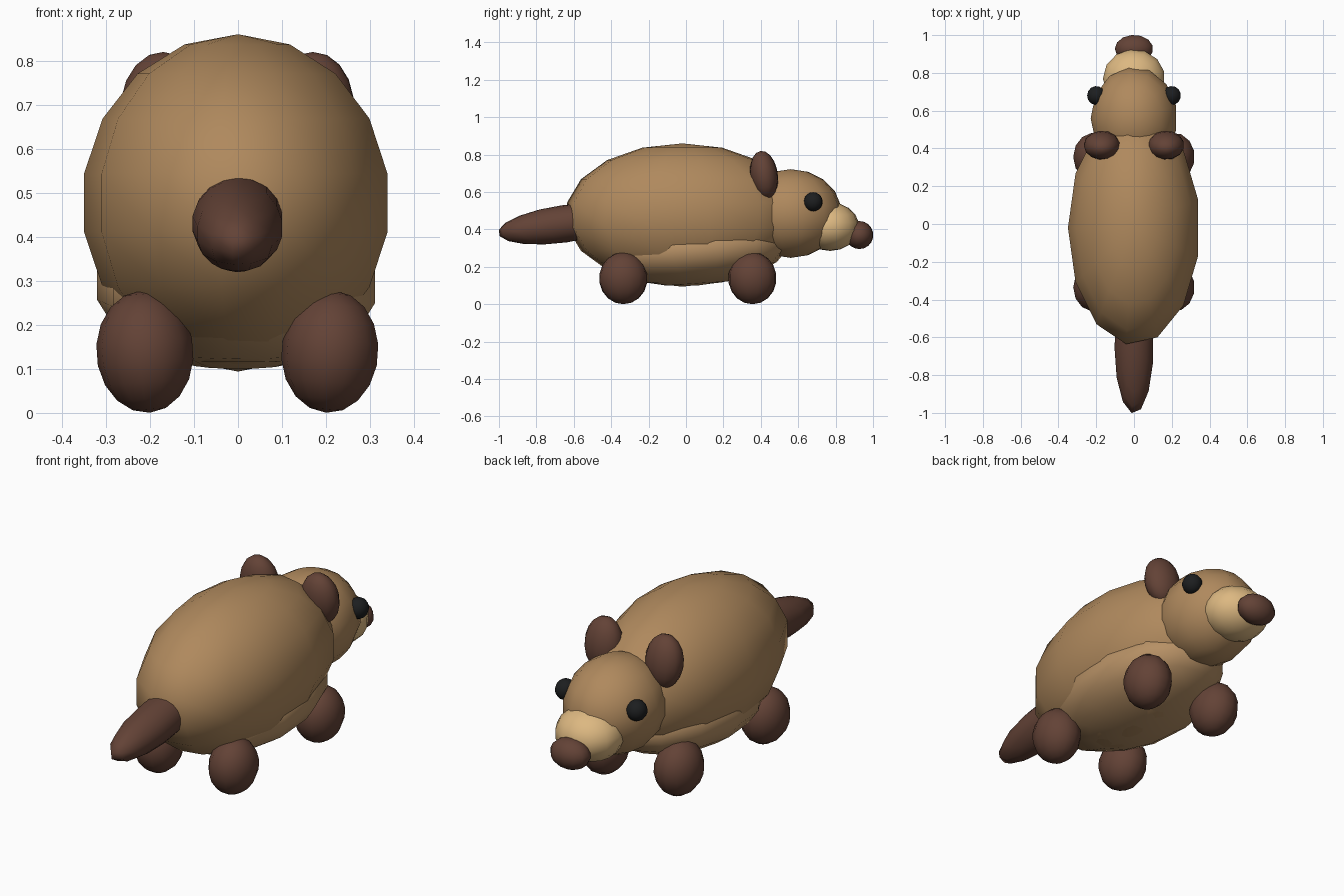
import bpy, bmesh, math
from mathutils import Matrix

old = bpy.data.objects.get("Cube")
if old:
    bpy.data.objects.remove(old, do_unlink=True)


def material(name, rgb):
    m = bpy.data.materials.new(name)
    m.use_nodes = True
    m.diffuse_color = (*rgb, 1)
    m.node_tree.nodes["Principled BSDF"].inputs["Base Color"].default_value = (*rgb, 1)
    return m


fur = material("fur brown", (0.43, 0.25, 0.11))
belly_fur = material("belly brown", (0.47, 0.28, 0.13))
tan = material("muzzle tan", (0.72, 0.48, 0.22))
dark = material("dark brown", (0.125, 0.055, 0.037))
black = material("eye black", (0.012, 0.013, 0.014))


def blob(name, centre, radii, mat, tilt=0, splay=0):
    """Low-poly ellipsoid with its poles on z, tilted about x and y (degrees)."""
    bm = bmesh.new()
    bmesh.ops.create_uvsphere(bm, u_segments=13, v_segments=9, radius=1)
    # Turn one corner of the odd-sided ring to -x
    v = next(v for v in bm.verts if math.hypot(v.co.x, v.co.y) > 0.1)
    turn = math.pi - math.atan2(v.co.y, v.co.x)
    m = (Matrix.Translation(centre)
         @ Matrix.Rotation(math.radians(splay), 4, 'Y')
         @ Matrix.Rotation(math.radians(tilt), 4, 'X')
         @ Matrix.Diagonal((*radii, 1))
         @ Matrix.Rotation(turn, 4, 'Z'))
    bm.transform(m)
    for f in bm.faces:
        f.smooth = True
    me = bpy.data.meshes.new(name)
    bm.to_mesh(me)
    bm.free()
    me.materials.append(mat)
    ob = bpy.data.objects.new(name, me)
    bpy.context.collection.objects.link(ob)
    return ob


# Trunk, head and tail
blob("body", (0, -0.02, 0.477), (0.355, 0.63, 0.383), fur)
blob("belly", (0, 0.05, 0.29), (0.325, 0.5, 0.19), belly_fur, tilt=4)
blob("head", (0, 0.56, 0.485), (0.233, 0.275, 0.237), fur)
blob("muzzle", (0, 0.77, 0.415), (0.167, 0.157, 0.13), tan)
blob("nose", (0, 0.927, 0.37), (0.103, 0.075, 0.075), dark)
blob("tail", (0, -0.65, 0.43), (0.105, 0.36, 0.1), dark, tilt=8)

# Paired parts
for side, s in (("left", 1), ("right", -1)):
    blob(side + "_eye", (s * 0.2, 0.68, 0.548), (0.049, 0.051, 0.051), black)
    blob(side + "_ear", (s * 0.17, 0.417, 0.69), (0.097, 0.075, 0.131), dark, tilt=8)
    for end, y in (("front", 0.355), ("back", -0.335)):
        blob(f"{side}_{end}_foot", (s * 0.21, y, 0.139), (0.112, 0.13, 0.139), dark, splay=s * 4)
